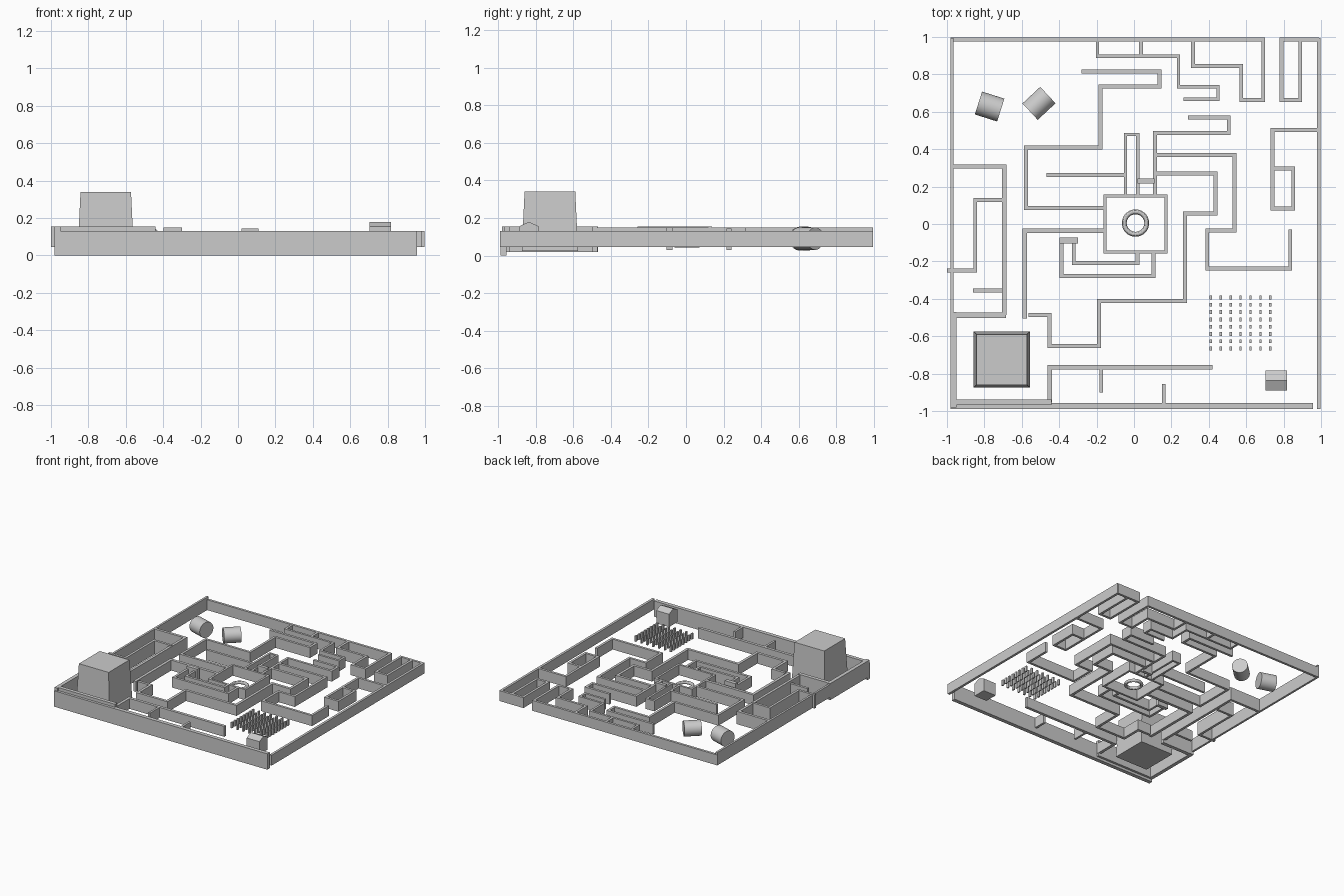
import bpy, bmesh, math
from mathutils import Vector

if "Cube" in bpy.data.objects:
    bpy.data.objects.remove(bpy.data.objects["Cube"])


def finish(name, bm):
    bmesh.ops.recalc_face_normals(bm, faces=bm.faces)
    mesh = bpy.data.meshes.new(name)
    bm.to_mesh(mesh)
    bm.free()
    obj = bpy.data.objects.new(name, mesh)
    bpy.context.collection.objects.link(obj)
    return obj


def wall(name, first, start, turns, t=0.024, z0=0.045, z1=0.13, closed=False):
    """Mitred right-angle wall: turns alternate between x and y targets."""
    pts = [Vector(start)]
    axis = 0 if first == "x" else 1
    for v in turns:
        p = pts[-1].copy()
        p[axis] = v
        pts.append(p)
        axis = 1 - axis
    if closed:
        pts.pop()
    n = len(pts)
    nseg = n if closed else n - 1
    norms = []
    for i in range(nseg):
        d = (pts[(i + 1) % n] - pts[i]).normalized()
        norms.append(Vector((-d.y, d.x)))
    rings = []
    bm = bmesh.new()
    for i, p in enumerate(pts):
        if closed:
            o = norms[i - 1] + norms[i]
        elif i == 0:
            o = norms[0]
        elif i == n - 1:
            o = norms[-1]
        else:
            o = norms[i - 1] + norms[i]
        o = o * t / 2
        a, b = p + o, p - o
        rings.append([bm.verts.new((q.x, q.y, z)) for q, z in
                      ((a, z0), (b, z0), (b, z1), (a, z1))])
    for i in range(nseg):
        r, s = rings[i], rings[(i + 1) % n]
        for k in range(4):
            m = (k + 1) % 4
            bm.faces.new((r[k], r[m], s[m], s[k]))
    if not closed:
        bm.faces.new(rings[0])
        bm.faces.new(rings[-1][::-1])
    return finish(name, bm)


def box(bm, x0, x1, y0, y1, z0, z1):
    vs = bmesh.ops.create_cube(bm, size=1)["verts"]
    for v in vs:
        v.co = ((x0 + x1) / 2 + v.co.x * (x1 - x0),
                (y0 + y1) / 2 + v.co.y * (y1 - y0),
                (z0 + z1) / 2 + v.co.z * (z1 - z0))
    return vs


# Outer walls
wall("front_wall", "x", (-0.98, -0.972), [0.958], t=0.032, z0=0)
wall("right_wall", "y", (0.988, -0.99), [0.995], t=0.02)
wall("back_wall", "x", (-0.98, 0.987), [0.70], t=0.02)
wall("back_wall_right", "x", (0.777, 0.987), [0.99], t=0.02)
wall("left_wall", "y", (-0.973, 0.995), [-0.47], t=0.017, z1=0.15)

# Tower yard walls
yard = dict(t=0.03, z0=0.02, z1=0.155)
wall("yard_left_wall", "y", (-0.965, -0.98), [-0.47], **yard)
wall("yard_front_wall", "x", (-0.95, -0.952), [-0.44], **yard)
wall("yard_back_wall", "x", (-0.965, -0.487), [-0.685], **yard)

# Left corridor
wall("left_corridor", "x", (-0.98, 0.307), [-0.694, -0.487], z1=0.15, t=0.022)
wall("left_hook", "x", (-0.69, 0.128), [-0.849, -0.248, -1.0], t=0.02, z1=0.155)
wall("left_stub", "x", (-0.862, -0.355), [-0.69], t=0.02)

# Lower maze walls
wall("long_maze_wall", "x", (-0.563, -0.487),
     [-0.451, -0.652, -0.187, -0.412, 0.272, 0.056, 0.435, 0.27, 0.115], t=0.022)
wall("west_inner_wall", "y", (-0.585, -0.505), [-0.035, -0.163])
wall("south_wall", "y", (-0.451, -0.955), [-0.765, 0.419])
wall("south_stub_a", "y", (-0.176, -0.765), [-0.90], t=0.018)
wall("south_stub_b", "y", (0.16, -0.965), [-0.855], t=0.018)
wall("spiral_outer", "y", (-0.387, -0.08), [-0.278, 0.104, -0.158], t=0.02)
wall("spiral_cap", "x", (-0.397, -0.088), [-0.30], t=0.03, z0=0.03, z1=0.15)
wall("spiral_inner", "y", (-0.323, -0.09), [-0.22], t=0.018)
wall("spiral_inner_turn", "x", (-0.315, -0.208), [0.019, -0.158], t=0.02)

# Central room with ring
wall("centre_room", "x", (-0.155, -0.15), [0.171, 0.15, -0.155, -0.15],
     t=0.017, closed=True)
bpy.ops.mesh.primitive_torus_add(location=(0.008, 0.005, 0.055), major_radius=0.06,
                                 minor_radius=0.013, major_segments=32, minor_segments=12)
bpy.context.object.name = "centre_ring"
bpy.ops.object.shade_smooth_by_angle()

# Upper maze walls
wall("northwest_wall", "x", (-0.163, 0.086),
     [-0.577, 0.409, -0.179, 0.735, 0.136, 0.815, -0.28], t=0.02)
wall("west_bar", "x", (-0.467, 0.262), [-0.05], t=0.02)
wall("north_slot", "y", (-0.045, 0.158), [0.478, 0.02, 0.158], t=0.017)
wall("slot_bridge", "x", (0.02, 0.23), [0.11], t=0.026, z0=0.03, z1=0.145)
wall("north_arm", "y", (0.112, 0.158), [0.487, 0.507, 0.57, 0.29], t=0.02)
wall("east_wall", "x", (0.115, 0.369), [0.537, -0.035, 0.392, -0.238, 0.836, -0.03], t=0.02)
wall("back_stub", "y", (0.037, 0.98), [0.90], t=0.02)
wall("back_zigzag", "y", (-0.195, 0.975), [0.896, 0.238, 0.733, 0.449, 0.666, 0.265], t=0.018)
wall("back_step", "y", (0.315, 0.985), [0.845, 0.574, 0.663, 0.691, 0.985], t=0.02)
wall("back_bay", "y", (0.788, 0.985), [0.663, 0.889, 0.985], t=0.02)
wall("right_bay", "x", (0.98, 0.503), [0.74, 0.083, 0.852, 0.297, 0.74], t=0.02)

# Tapered tower
bm = bmesh.new()
for v in box(bm, -0.857, -0.557, -0.875, -0.575, 0.025, 0.34):
    if v.co.z > 0.2:
        v.co.x = -0.707 + (v.co.x + 0.707) * 0.9
        v.co.y = -0.725 + (v.co.y + 0.725) * 0.9
finish("tower", bm)

# Lying barrels
for name, x, y, r, length, angle in (("barrel_left", -0.772, 0.628, 0.064, 0.125, -17.6),
                                     ("barrel_right", -0.508, 0.645, 0.06, 0.13, 43)):
    bpy.ops.mesh.primitive_cylinder_add(vertices=32, radius=r, depth=length,
                                        location=(x, y, 0.09),
                                        rotation=(0, math.pi / 2, math.radians(angle)))
    bpy.context.object.name = name
    bpy.ops.object.shade_smooth_by_angle()

# Field of small posts
bm = bmesh.new()
for i in range(7):
    for j in range(8):
        x, y = 0.411 + i * 0.053, -0.393 - j * 0.039
        box(bm, x - 0.006, x + 0.006, y - 0.01, y + 0.01, 0.075, 0.122)
finish("post_field", bm)

# Gabled hut
bm = bmesh.new()
profile = [(-0.89, 0.05), (-0.783, 0.05), (-0.783, 0.155), (-0.837, 0.18), (-0.89, 0.155)]
face = bm.faces.new([bm.verts.new((0.702, y, z)) for y, z in profile])
ext = bmesh.ops.extrude_face_region(bm, geom=[face], use_keep_orig=True)["geom"]
bmesh.ops.translate(bm, vec=(0.116, 0, 0),
                    verts=[g for g in ext if isinstance(g, bmesh.types.BMVert)])
finish("hut", bm)
